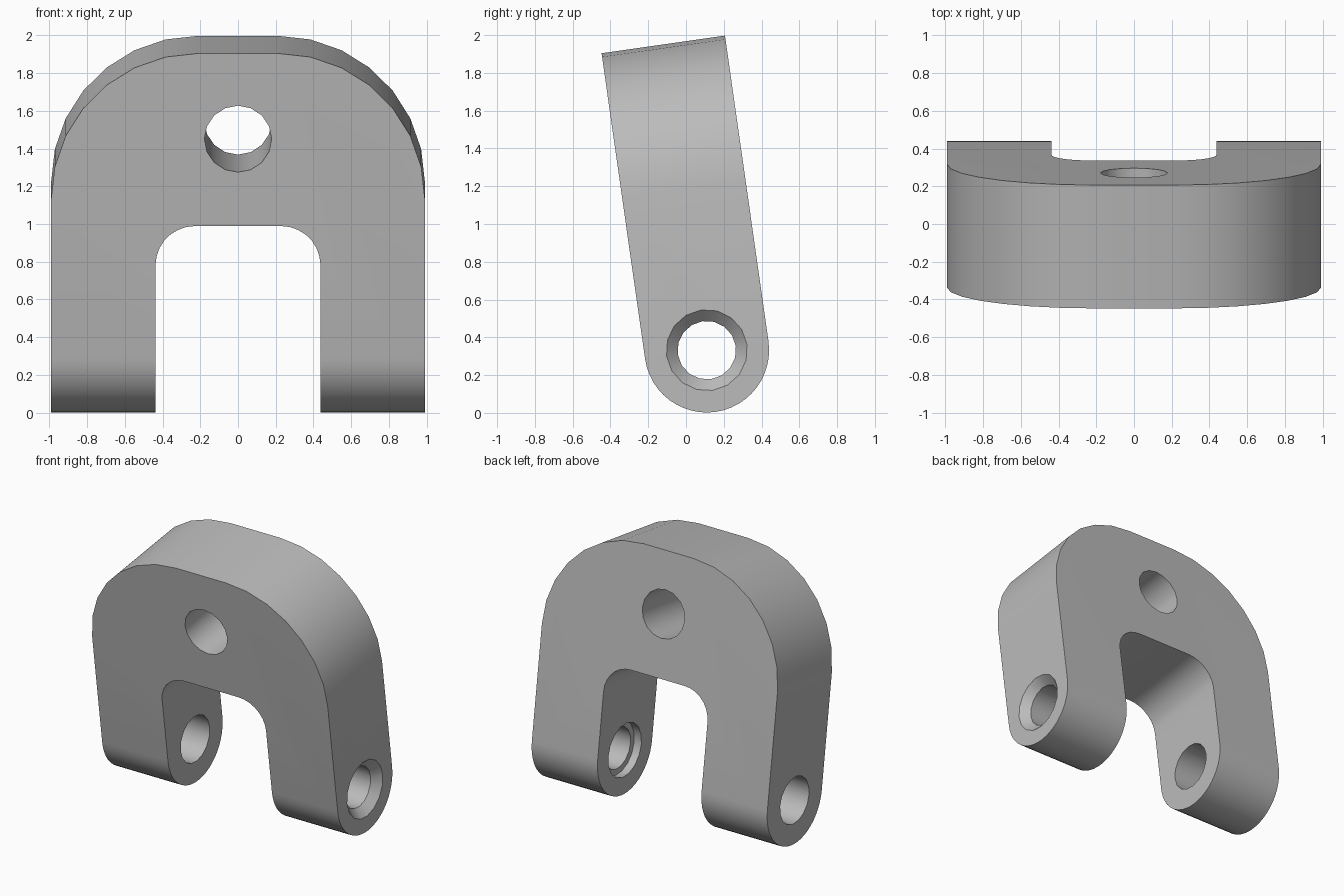
import bpy
import bmesh
from math import sin, cos, pi, radians
from mathutils import Matrix, Vector

cube = bpy.data.objects.get("Cube")
if cube:
    bpy.data.objects.remove(cube, do_unlink=True)

HALF_W, SLOT_W = 0.99, 0.437     # half widths of body and slot
R = 0.33                         # half thickness, also leg end radius
TOP, SLOT_TOP = 1.635, 0.711     # heights above the pin axis
LEAN = radians(8.1)

grey = bpy.data.materials.new("grey")
grey.use_nodes = True
grey.diffuse_color = (0.5, 0.5, 0.5, 1)
grey.node_tree.nodes["Principled BSDF"].inputs["Base Color"].default_value = (0.5, 0.5, 0.5, 1)


def arc(cx, cy, r, start, end, n):
    angles = [radians(start + (end - start) * i / n) for i in range(n + 1)]
    return [(cx + r * cos(a), cy + r * sin(a)) for a in angles]


def finish(name, bm):
    bmesh.ops.recalc_face_normals(bm, faces=bm.faces)
    mesh = bpy.data.meshes.new(name)
    bm.to_mesh(mesh)
    bm.free()
    mesh.materials.append(grey)
    obj = bpy.data.objects.new(name, mesh)
    bpy.context.collection.objects.link(obj)
    return obj


def prism(name, points, to_3d, depth):
    """Extrude a closed profile along the vector depth."""
    bm = bmesh.new()
    face = bm.faces.new([bm.verts.new(to_3d(a, b)) for a, b in points])
    new = bmesh.ops.extrude_face_region(bm, geom=[face])["geom"]
    verts = [v for v in new if isinstance(v, bmesh.types.BMVert)]
    bmesh.ops.translate(bm, verts=verts, vec=depth)
    return finish(name, bm)


def lathe_cutter(name, rings, matrix, sides=16):
    """Round cutter through (offset, radius) rings along local z."""
    bm = bmesh.new()
    loops = [[bm.verts.new(matrix @ Vector((x, y, z)))
              for x, y in arc(0, 0, r, 0, 360, sides)[:-1]] for z, r in rings]
    for a, b in zip(loops, loops[1:]):
        for i in range(sides):
            j = (i + 1) % sides
            bm.faces.new((a[i], a[j], b[j], b[i]))
    bm.faces.new(loops[0])
    bm.faces.new(loops[-1])
    return finish(name, bm)


def boolean(target, cutter, operation):
    cutter.hide_render = True
    mod = target.modifiers.new(cutter.name, 'BOOLEAN')
    mod.operation, mod.object, mod.solver = operation, cutter, 'EXACT'
    bpy.ops.object.select_all(action='DESELECT')
    bpy.context.view_layer.objects.active = target
    target.select_set(True)
    bpy.ops.object.modifier_apply(modifier=mod.name)
    bpy.data.objects.remove(cutter, do_unlink=True)


# Arched body with the slot between the legs
outer, inner = 0.78, 0.21
right_half = [(SLOT_W, -0.5), (HALF_W, -0.5)]
right_half += arc(HALF_W - outer, TOP - outer, outer, 0, 90, 7)
slot = arc(SLOT_W - inner, SLOT_TOP - inner, inner, 90, 0, 7)
mirrored = [(-x, z) for x, z in reversed(right_half)]
slot_left = [(-x, z) for x, z in reversed(slot)]
body = prism("clevis_bracket", right_half + mirrored + slot_left + slot,
             lambda x, z: (x, -0.5, z), (0, 1, 0))

# Side profile: straight faces and rounded leg ends
side = [(R, 2), (-R, 2)] + arc(0, 0, R, 180, 360, 24)
boolean(body, prism("side_profile", side, lambda y, z: (-1.2, y, z), (2.4, 0, 0)), 'INTERSECT')

# Mounting hole through the upper body
boolean(body, lathe_cutter("mounting_hole", [(-0.6, 0.178), (0.6, 0.178)],
        Matrix.Translation((0, 0, 1.177)) @ Matrix.Rotation(pi / 2, 4, 'X')), 'DIFFERENCE')

# Pin holes: plain on one leg, recessed at both ends on the other
along_x = Matrix.Rotation(pi / 2, 4, 'Y')
boolean(body, lathe_cutter("plain_pin_hole", [(-1.2, 0.175), (-0.2, 0.175)], along_x), 'DIFFERENCE')
bore, wide = 0.155, 0.215
boolean(body, lathe_cutter("recessed_pin_hole", [
    (0.3, 0.2), (SLOT_W + 0.06, 0.2), (SLOT_W + 0.06, bore),
    (HALF_W - 0.06, bore), (HALF_W, wide), (HALF_W + 0.1, wide + 0.1)], along_x), 'DIFFERENCE')

# Lean the bracket forward about the pin axis and set it on the ground
body.data.transform(Matrix.Translation((0, 0.11, 0.332)) @ Matrix.Rotation(LEAN, 4, 'X'))
bpy.ops.object.shade_smooth_by_angle(angle=radians(30))
